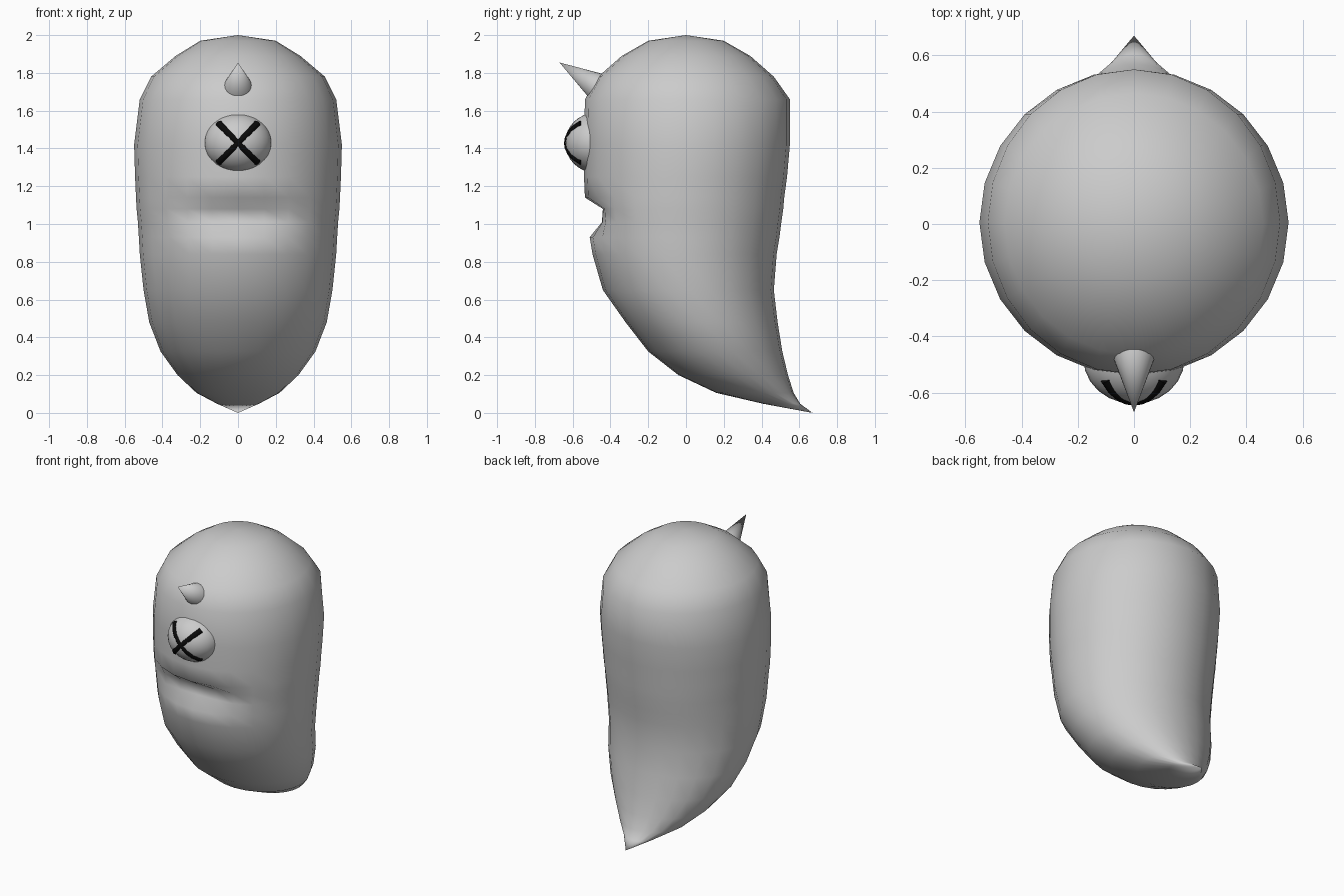
import bpy, bmesh
from math import sin, cos, pi, sqrt
from mathutils import Vector

if "Cube" in bpy.data.objects:
    bpy.data.objects.remove(bpy.data.objects["Cube"])

SEG = 24


def finish(ob):
    for p in ob.data.polygons:
        p.use_smooth = True


# Body sections: z, front y, back y, half width, mouth depth
SECTIONS = [
    (1.97, -0.20, 0.20, 0.20, 0), (1.89, -0.34, 0.34, 0.33, 0),
    (1.78, -0.465, 0.465, 0.46, 0), (1.66, -0.535, 0.55, 0.52, 0),
    (1.42, -0.54, 0.55, 0.55, 0), (1.25, -0.54, 0.535, 0.545, 0),
    (1.14, -0.535, 0.52, 0.54, 0), (1.08, -0.53, 0.515, 0.537, 0.09),
    (1.01, -0.52, 0.505, 0.53, 0.075), (0.93, -0.51, 0.495, 0.525, 0.0),
    (0.84, -0.495, 0.48, 0.52, 0), (0.65, -0.44, 0.465, 0.50, 0),
    (0.48, -0.32, 0.485, 0.47, 0), (0.325, -0.20, 0.51, 0.41, 0),
    (0.20, -0.04, 0.54, 0.32, 0), (0.106, 0.16, 0.57, 0.22, 0),
    (0.048, 0.41, 0.605, 0.11, 0),
]

bm = bmesh.new()
rings = []
for z, yf, yb, w, mouth in SECTIONS:
    ring = []
    for i in range(SEG):
        a = 2 * pi * i / SEG
        x = w * cos(a)
        y = (yf + yb) / 2 + (yb - yf) / 2 * sin(a)
        if y < 0 and abs(x) < 0.34:
            y += mouth * cos(x / 0.34 * pi / 2)
        ring.append(bm.verts.new((x, y, z)))
    rings.append(ring)
top = bm.verts.new((0, 0, 2))
tip = bm.verts.new((0, 0.67, 0))
for i in range(SEG):
    j = (i + 1) % SEG
    bm.faces.new((top, rings[0][i], rings[0][j]))
    bm.faces.new((tip, rings[-1][j], rings[-1][i]))
    for a, b in zip(rings, rings[1:]):
        bm.faces.new((a[i], b[i], b[j], a[j]))
bmesh.ops.recalc_face_normals(bm, faces=bm.faces)
mesh = bpy.data.meshes.new("body")
bm.to_mesh(mesh)
bm.free()
body = bpy.data.objects.new("body", mesh)
bpy.context.collection.objects.link(body)
finish(body)

# Eye bulge
EYE, RAD = Vector((0, -0.48, 1.43)), Vector((0.18, 0.16, 0.158))
bpy.ops.mesh.primitive_uv_sphere_add(segments=24, ring_count=16, location=EYE)
eye = bpy.context.object
eye.name = "eye"
eye.scale = RAD
finish(eye)

# Black crossed bars wrapped over the eye
black = bpy.data.materials.new("black")
black.diffuse_color = (0.003, 0.003, 0.003, 1)
black.use_nodes = True
black.node_tree.nodes["Principled BSDF"].inputs["Base Color"].default_value = black.diffuse_color
for side, name in ((1, "pupil_bar_right"), (-1, "pupil_bar_left")):
    curve = bpy.data.curves.new(name, "CURVE")
    curve.dimensions = "3D"
    curve.bevel_depth = 0.02
    curve.bevel_resolution = 2
    curve.use_fill_caps = True
    sp = curve.splines.new("POLY")
    sp.points.add(8)
    for k, p in enumerate(sp.points):
        t = (k / 4 - 1) * 0.1
        y = EYE.y - RAD.y * sqrt(1 - (t / RAD.x) ** 2 - (t / RAD.z) ** 2) + 0.014
        p.co = (t * side, y, EYE.z + t, 1)
    curve.materials.append(black)
    bpy.context.collection.objects.link(bpy.data.objects.new(name, curve))

# Horn on the forehead
base, point = Vector((0, -0.465, 1.725)), Vector((0, -0.67, 1.855))
axis = point - base
bpy.ops.mesh.primitive_cone_add(vertices=20, radius1=0.077, radius2=0,
                                depth=axis.length, location=(base + point) / 2,
                                rotation=axis.to_track_quat("Z", "Y").to_euler())
bpy.context.object.name = "horn"
bpy.ops.object.shade_smooth_by_angle()
